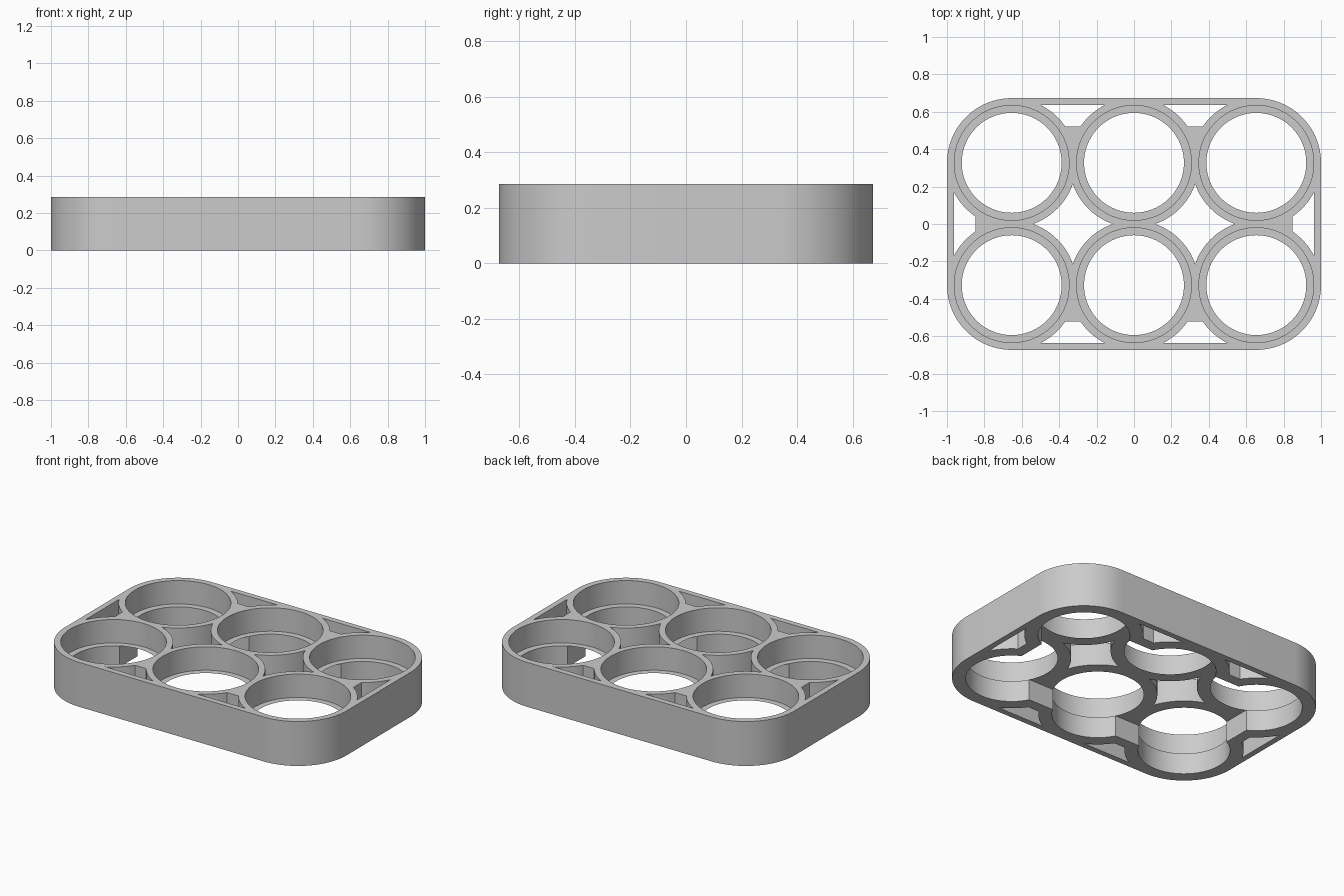
import bpy, bmesh
from math import cos, sin, pi, acos, asin

P = 0.327          # half of the cell pitch
WALL_R = 0.346     # outer radius of each cell wall
BORE_R = 0.307     # cell bore
LIP_R = 0.267      # opening inside the retaining lip
LIP_Z = 0.135      # lip thickness
H = 0.285          # total height
WEB = 0.193        # web edge, measured from a cell centre
SIDE = 0.309       # inner face of the outer wall, from a cell centre
SEG = 96

if "Cube" in bpy.data.objects:
    bpy.data.objects.remove(bpy.data.objects["Cube"])

grey = bpy.data.materials.new("light grey plastic")
grey.use_nodes = True
grey.diffuse_color = (0.6, 0.6, 0.6, 1)
grey.node_tree.nodes["Principled BSDF"].inputs["Base Color"].default_value = (0.6, 0.6, 0.6, 1)


def arc(cx, cy, r, a, b, n):
    return [(cx + r * cos(a + (b - a) * i / n), cy + r * sin(a + (b - a) * i / n)) for i in range(n + 1)]


def circle(cx, cy, r):
    return arc(cx, cy, r, 0, 2 * pi, SEG)[:-1]


def prism(name, pts, z0, z1):
    """Extrude a closed outline from z0 to z1."""
    bm = bmesh.new()
    face = bm.faces.new([bm.verts.new((x, y, z0)) for x, y in pts])
    top = bmesh.ops.extrude_face_region(bm, geom=[face])["geom"]
    bmesh.ops.translate(bm, vec=(0, 0, z1 - z0), verts=[v for v in top if isinstance(v, bmesh.types.BMVert)])
    bmesh.ops.recalc_face_normals(bm, faces=bm.faces)
    mesh = bpy.data.meshes.new(name)
    bm.to_mesh(mesh)
    bm.free()
    mesh.materials.append(grey)
    obj = bpy.data.objects.new(name, mesh)
    bpy.context.collection.objects.link(obj)
    return obj


# Solid tray with round corners
outline = []
for i, (sx, sy) in enumerate([(1, 1), (-1, 1), (-1, -1), (1, -1)]):
    outline += arc(sx * 2 * P, sy * P, WALL_R, i * pi / 2, (i + 1) * pi / 2, SEG // 4)
tray = prism("cell_tray", outline, 0, H)

cutters = []


def cut(name, pts, z0=-0.1, z1=H + 0.1):
    cutters.append(prism(name, pts, z0, z1))


# Recess under the middle, clearing the inner lips and walls
rx, ry = 2 * P + 0.123, P + 0.123
cut("recess_cutter", [(-rx, -ry), (rx, -ry), (rx, ry), (-rx, ry)], -0.1, LIP_Z)

# Stepped cell bores
for cx in (-2 * P, 0, 2 * P):
    for cy in (-P, P):
        cut("lip_cutter", circle(cx, cy, LIP_R))
        cut("bore_cutter", circle(cx, cy, BORE_R), LIP_Z)

# Pockets between two cells and the outer wall: u runs along the wall, v outward
a0, a1 = asin(WEB / WALL_R), asin(SIDE / WALL_R)
pocket = arc(-P, 0, WALL_R, a1, a0, 10) + arc(P, 0, WALL_R, pi - a0, pi - a1, 10)
for s in (-1, 1):
    for cx in (-P, P):
        cut("pocket_cutter", [(cx + u, s * (P + v)) for u, v in pocket])
    cut("end_pocket_cutter", [(s * (2 * P + v), u) for u, v in pocket])

# Four-pointed openings where four cells meet
t = acos(P / WALL_R)
star = []
for i, (sx, sy) in enumerate([(-1, -1), (1, -1), (1, 1), (-1, 1)]):
    star += arc(sx * P, sy * P, WALL_R, (i + 1) * pi / 2 - t, i * pi / 2 + t, 16)[:-1]
for cx in (-P, P):
    cut("star_cutter", [(cx + x, y) for x, y in star])

# Apply the cuts
for c in cutters:
    mod = tray.modifiers.new(c.name, "BOOLEAN")
    mod.operation = "DIFFERENCE"
    mod.solver = "EXACT"
    mod.object = c
bpy.context.view_layer.update()
result = bpy.data.meshes.new_from_object(tray.evaluated_get(bpy.context.evaluated_depsgraph_get()))
tray.modifiers.clear()
tray.data = result
for c in cutters:
    bpy.data.objects.remove(c)

bpy.ops.object.select_all(action="DESELECT")
tray.select_set(True)
bpy.context.view_layer.objects.active = tray
bpy.ops.object.shade_smooth_by_angle(angle=pi / 6)
